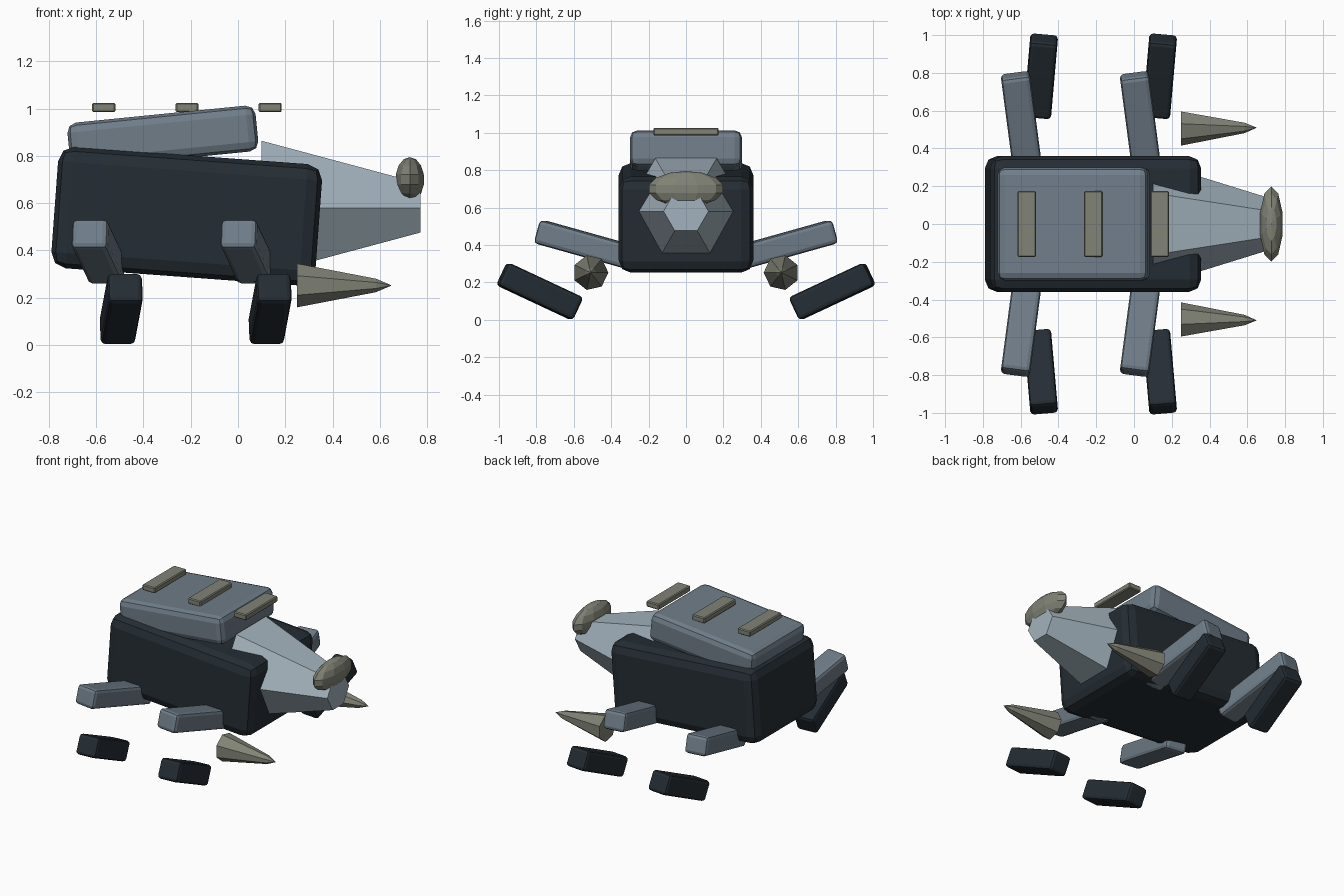
import bpy, bmesh
from math import radians, pi, sin, cos

if "Cube" in bpy.data.objects:
    bpy.data.objects.remove(bpy.data.objects["Cube"])


def material(name, rgb):
    m = bpy.data.materials.new(name)
    m.diffuse_color = (*rgb, 1)
    m.use_nodes = True
    m.node_tree.nodes["Principled BSDF"].inputs["Base Color"].default_value = m.diffuse_color
    return m


DARK = material("dark_slate", (0.018, 0.026, 0.034))
PLATE = material("blue_grey", (0.16, 0.205, 0.25))
PALE = material("pale_grey", (0.37, 0.45, 0.51))
BONE = material("bone", (0.22, 0.225, 0.18))


def finish(name, bm, mat, loc=(0, 0, 0), rot=(0, 0, 0), bevel=0, segments=2):
    bmesh.ops.recalc_face_normals(bm, faces=bm.faces)
    mesh = bpy.data.meshes.new(name)
    bm.to_mesh(mesh)
    bm.free()
    mesh.materials.append(mat)
    ob = bpy.data.objects.new(name, mesh)
    ob.location = loc
    ob.rotation_euler = [radians(a) for a in rot]
    bpy.context.collection.objects.link(ob)
    if bevel:
        mod = ob.modifiers.new("bevel", "BEVEL")
        mod.width, mod.segments = bevel, segments
    return ob


def box(name, size, mat, loc, rot=(0, 0, 0), bevel=0.02, segments=2):
    bm = bmesh.new()
    bmesh.ops.create_cube(bm, size=1)
    bmesh.ops.scale(bm, vec=size, verts=bm.verts)
    return finish(name, bm, mat, loc, rot, bevel, segments)


def loft_x(name, stations, sides, mat, loc, flip=1):
    """Polygon rings (x, radius) along x; the first corner points to +y * flip."""
    bm = bmesh.new()
    rings = []
    for x, r in stations:
        rings.append([bm.verts.new((x, flip * r * cos(2 * pi * i / sides),
                                    r * sin(2 * pi * i / sides))) for i in range(sides)])
    for a, b in zip(rings, rings[1:]):
        for i in range(sides):
            j = (i + 1) % sides
            bm.faces.new((a[i], a[j], b[j], b[i]))
    bm.faces.new(rings[0])
    bm.faces.new(rings[-1])
    return finish(name, bm, mat, loc)


# Torso and the tilted back plate
box("body", (1.12, 0.72, 0.515), DARK, (-0.217, 0, 0.545), (0, 4.2, 0), 0.065)
box("back_plate", (0.80, 0.60, 0.195), PLATE, (-0.318, 0, 0.88), (0, -5.7, 0), 0.04)

# Row of ridge bars above the back
for i, x in enumerate((-0.568, -0.216, 0.136)):
    box(f"ridge_bar_{i + 1}", (0.098, 0.35, 0.04), BONE, (x, 0, 1.005), bevel=0.006, segments=1)

# Hexagonal tapering head
loft_x("head", [(0.10, 0.328), (0.773, 0.12)], 6, PALE, (0, 0, 0.58))

# Faceted snout crest
bm = bmesh.new()
bmesh.ops.create_uvsphere(bm, u_segments=10, v_segments=7, radius=1)
if max(v.co.x for v in bm.verts) > max(v.co.y for v in bm.verts):
    for v in bm.verts:
        v.co.x, v.co.y = -v.co.y, v.co.x
bmesh.ops.scale(bm, vec=(0.064, 0.204, 0.095), verts=bm.verts)
finish("snout_crest", bm, BONE, (0.727, 0, 0.70))

# Tusks and four splayed legs, mirrored across y
for side, s in (("left", 1), ("right", -1)):
    loft_x(f"tusk_{side}", [(0.25, 0.095), (0.585, 0.029), (0.648, 0.001)], 7,
           BONE, (0, s * 0.51, 0.252), -s)
    for end, dx in (("rear", 0), ("front", 0.63)):
        box(f"{end}_upper_leg_{side}", (0.155, 0.58, 0.13), PLATE,
            (-0.592 + dx, s * 0.513, 0.395), (s * 15.5, 0, s * 7.5), 0.022)
        box(f"{end}_lower_leg_{side}", (0.147, 0.445, 0.135), DARK,
            (-0.494 + dx, s * 0.782, 0.152), (s * 25, 0, s * -5), 0.02)
